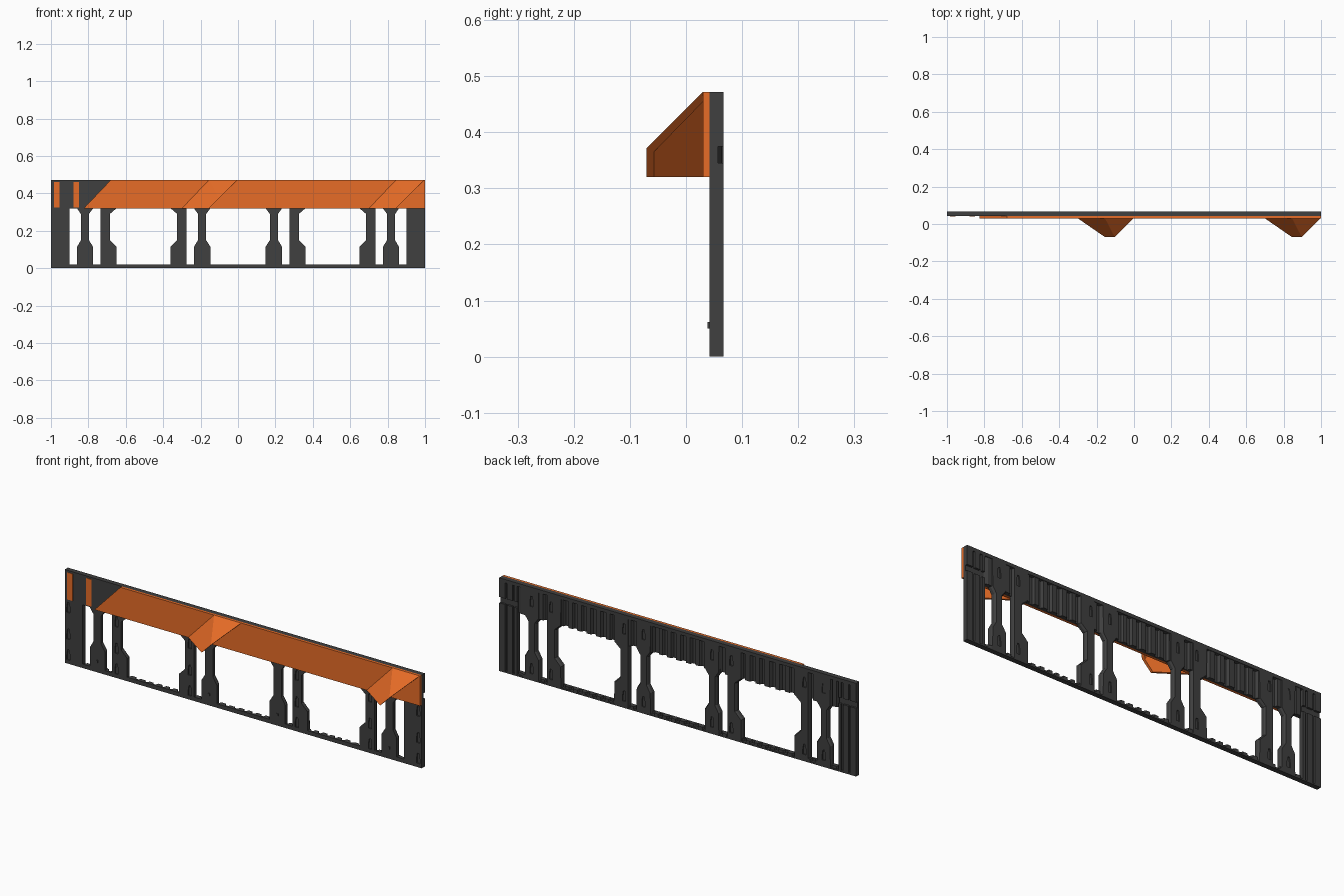
import bpy, bmesh, random
from mathutils import Vector

if "Cube" in bpy.data.objects:
    bpy.data.objects.remove(bpy.data.objects["Cube"])

random.seed(4)
FRONT, MID, BACK, TOP = 0.042, 0.058, 0.067, 0.472


def material(name, rgb):
    m = bpy.data.materials.new(name)
    m.diffuse_color = (*rgb, 1)
    m.use_nodes = True
    m.node_tree.nodes["Principled BSDF"].inputs["Base Color"].default_value = m.diffuse_color
    return m


DARK = material("dark_grey", (0.05, 0.05, 0.05))
ORANGE = material("orange", (0.8, 0.15, 0.02))


def finish(name, bm, mat):
    bmesh.ops.recalc_face_normals(bm, faces=bm.faces)
    me = bpy.data.meshes.new(name)
    bm.to_mesh(me)
    bm.free()
    me.materials.append(mat)
    ob = bpy.data.objects.new(name, me)
    bpy.context.collection.objects.link(ob)
    return ob


def add_prism(bm, pts, lo, hi, axis="y"):
    """Extrude an outline along y (xz outline) or z (xy outline); returns the far cap."""
    put = (lambda p, t: (p[0], t, p[1])) if axis == "y" else (lambda p, t: (p[0], p[1], t))
    a = [bm.verts.new(put(p, lo)) for p in pts]
    b = [bm.verts.new(put(p, hi)) for p in pts]
    bm.faces.new(a)
    cap = bm.faces.new(b)
    for i in range(len(pts)):
        j = (i + 1) % len(pts)
        bm.faces.new((a[i], a[j], b[j], b[i]))
    return cap


def rect(x0, x1, z0, z1):
    return [(x0, z0), (x1, z0), (x1, z1), (x0, z1)]


def boxes(name, items, mat):
    bm = bmesh.new()
    for x0, x1, y0, y1, z0, z1 in items:
        add_prism(bm, rect(x0, x1, z0, z1), y0, y1)
    return finish(name, bm, mat)


def slot(x, z, w=0.009, h=0.026):
    return [(x - w, z - h), (x + w, z - h), (x + w, z), (x + w * .5, z + h),
            (x - w * .5, z + h), (x - w, z)]


def cut(ob, x, front_z, back_z):
    """Sink small tapered slots into the front and back of a post."""
    bm = bmesh.new()
    for z in front_z:
        add_prism(bm, slot(x, z), FRONT - .01, FRONT + .006)
    for z in back_z:
        add_prism(bm, slot(x, z), BACK - .006, BACK + .01)
    cutter = finish("slot_cutter", bm, DARK)
    cutter.hide_render = True
    mod = ob.modifiers.new("slots", "BOOLEAN")
    mod.operation, mod.solver, mod.object = "DIFFERENCE", "EXACT", cutter
    dg = bpy.context.evaluated_depsgraph_get()
    me = bpy.data.meshes.new_from_object(ob.evaluated_get(dg))
    ob.modifiers.clear()
    ob.data = me
    bpy.data.objects.remove(cutter)


def post(name, pts):
    """Post with a chamfered back."""
    bm = bmesh.new()
    cap = add_prism(bm, pts, FRONT, MID)
    bmesh.ops.recalc_face_normals(bm, faces=bm.faces)
    bmesh.ops.inset_region(bm, faces=[cap], thickness=.006)
    for v in cap.verts:
        v.co.y = BACK
    return finish(name, bm, DARK)


def waist(x0, x1, n0, n1):
    """Post outline: wide foot, narrow waist, wide head."""
    right = [(x1, 0), (x1, .115), (n1, .15), (n1, .29), (x1, .32), (x1, .46)]
    left = [(x0, 0), (x0, .115), (n0, .15), (n0, .29), (x0, .32), (x0, .46)]
    if n0 == x0:
        left = [left[0], left[-1]]
    if n1 == x1:
        right = [right[0], right[-1]]
    return right + left[::-1]


# Posts, mirrored left and right
POSTS = [("inner_post", .148, .235, .170, .214, False),
         ("opening_post", .275, .360, .275, .325, True),
         ("opening_post", .650, .735, .685, .735, True),
         ("outer_post", .775, .860, .797, .840, False)]
for s, side in ((1, "right"), (-1, "left")):
    for k, (nm, x0, x1, n0, n1, slotted) in enumerate(POSTS):
        ob = post(f"{nm}_{k}_{side}", [(s * x, z) for x, z in waist(x0, x1, n0, n1)])
        xc = s * (n0 + n1) / 2
        cut(ob, xc, (.285, .15, .045) if slotted else (), (.40, .06))
        if not slotted:
            # Small hook at the foot
            boxes(f"hook_{k}_{side}",
                  [(xc - .005, xc + .005, .038, FRONT + .002, .05, .062)], DARK)

    # End posts with vertical ribs and a notch at the band line
    bm = bmesh.new()
    add_prism(bm, rect(*sorted((s * .9, s * 1.0)), 0, TOP), FRONT, .057)
    end = finish(f"end_post_{side}", bm, DARK)
    cut(end, s * .98, (.285, .15, .045), ())
    ribs = []
    for a, b in ((.9, .914), (.926, .956), (.966, 1.0)):
        for z0, z1 in ((0, .345), (.375, TOP)):
            ribs.append((*sorted((s * a, s * b)), .055, BACK, z0, z1))
    boxes(f"end_post_ribs_{side}", ribs, DARK)


# Corrugated band and foot rail: outline seen from above, zigzag back edge
def corrugated(name, z0, z1, deep, shallow, pitch):
    back, x = [], -.91
    while x < .91 - pitch:
        w = pitch * random.uniform(.8, 1.1)
        y = deep - random.choice((0, 0, .004))
        back += [(x, shallow), (x + w * .3, shallow), (x + w * .42, y), (x + w * .88, y)]
        x += w
    bm = bmesh.new()
    add_prism(bm, [(.91, FRONT), (-.91, FRONT)] + back + [(.91, shallow)], z0, z1, "z")
    return finish(name, bm, DARK)


corrugated("upper_band", .32, .458, .064, .050, .058)
corrugated("foot_rail", 0, .02, BACK, .052, .05)
boxes("top_rail", [(-1, 1, FRONT, BACK, .455, TOP)], DARK)
boxes("foot_rail_edge", [(-1, 1, FRONT, BACK, 0, .007)], DARK)

# Orange front plate with slanted left end, and two short strips
bm = bmesh.new()
add_prism(bm, [(-.825, .32), (1, .32), (1, TOP), (-.68, TOP)], .03, FRONT)
finish("front_plate", bm, ORANGE)
boxes("end_strips", [(-.985, -.955, .040, .046, .325, .462),
                     (-.88, -.85, .040, .046, .325, .462)], ORANGE)

# Hollow slanted wedges on the plate, open to the right and below
OUT = dict(A=(-.300, .03, .32), B=(-.155, .03, TOP), C=(-.155, -.07, .32),
           D=(-.103, -.07, .372), E=(-.003, .03, TOP))
SHIFT = dict(A=(.02, 0, 0), B=(0, 0, -.018), C=(0, .013, 0),
             D=(-.007, .013, -.007), E=(-.018, 0, -.018))
for name, dx in (("middle_wedge", 0), ("right_wedge", 1.0)):
    bm = bmesh.new()
    v = {}
    for k, p in OUT.items():
        p = Vector(p) + Vector((dx, 0, 0))
        v[k] = bm.verts.new(p)
        v[k.lower()] = bm.verts.new(p + Vector(SHIFT[k]))
    for f in ("ACDB", "BDE", "abdc", "bed", "CcdD", "DdeE", "AacC", "BEeb", "ABba"):
        bm.faces.new([v[c] for c in f])
    finish(name, bm, ORANGE)
